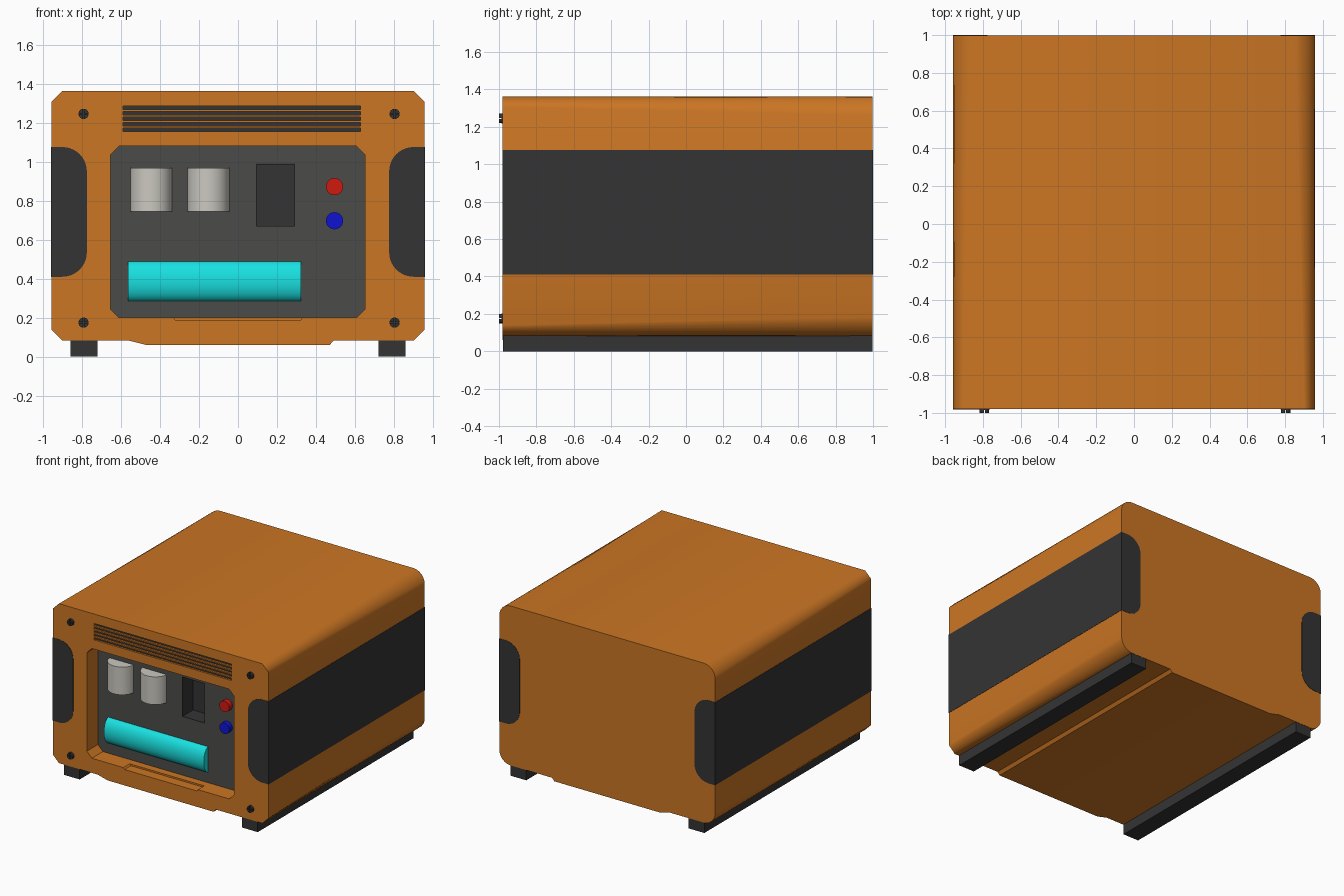
import bpy, bmesh, math

if "Cube" in bpy.data.objects:
    bpy.data.objects.remove(bpy.data.objects["Cube"])


def material(name, rgb):
    m = bpy.data.materials.new(name)
    m.diffuse_color = (*rgb, 1)
    m.use_nodes = True
    m.node_tree.nodes["Principled BSDF"].inputs["Base Color"].default_value = m.diffuse_color
    return m


ORANGE = material("orange", (0.60, 0.18, 0.017))
DARK = material("dark", (0.034, 0.034, 0.034))
PANEL = material("panel_grey", (0.07, 0.07, 0.065))
BEIGE = material("beige", (0.60, 0.58, 0.53))
CYAN = material("cyan", (0.01, 0.75, 0.75))
RED = material("red", (0.62, 0.01, 0.005))
BLUE = material("blue", (0.005, 0.007, 0.62))


def loft(name, ring_a, ring_b, mat=None):
    """Closed solid between two rings of 3D points."""
    bm = bmesh.new()
    a = [bm.verts.new(p) for p in ring_a]
    b = [bm.verts.new(p) for p in ring_b]
    n = len(a)
    bm.faces.new(a)
    bm.faces.new(b)
    for i in range(n):
        j = (i + 1) % n
        bm.faces.new((a[i], a[j], b[j], b[i]))
    bmesh.ops.recalc_face_normals(bm, faces=bm.faces)
    me = bpy.data.meshes.new(name)
    bm.to_mesh(me)
    bm.free()
    ob = bpy.data.objects.new(name, me)
    bpy.context.collection.objects.link(ob)
    if mat:
        me.materials.append(mat)
    return ob


def prism(name, pts, y0, y1, mat=None):
    """Extrude an (x, z) profile along y."""
    return loft(name, [(x, y0, z) for x, z in pts], [(x, y1, z) for x, z in pts], mat)


def box(name, x0, x1, y0, y1, z0, z1, mat=None):
    return prism(name, [(x0, z0), (x1, z0), (x1, z1), (x0, z1)], y0, y1, mat)


def activate(ob):
    bpy.ops.object.select_all(action='DESELECT')
    ob.select_set(True)
    bpy.context.view_layer.objects.active = ob


def cut(ob, cutter):
    mod = ob.modifiers.new("cut", 'BOOLEAN')
    mod.operation, mod.solver, mod.object = 'DIFFERENCE', 'EXACT', cutter
    activate(ob)
    bpy.ops.object.modifier_apply(modifier=mod.name)
    bpy.data.objects.remove(cutter)


def smooth(ob, angle=35):
    activate(ob)
    bpy.ops.object.shade_smooth_by_angle(angle=math.radians(angle))


def arc(cx, cz, r, a0, a1, n):
    angles = [math.radians(a0 + (a1 - a0) * i / n) for i in range(n + 1)]
    return [(cx + r * math.cos(t), cz + r * math.sin(t)) for t in angles]


def octagon(x0, x1, z0, z1, c):
    return [(x0 + c, z0), (x1 - c, z0), (x1, z0 + c), (x1, z1 - c),
            (x1 - c, z1), (x0 + c, z1), (x0, z1 - c), (x0, z0 + c)]


# Housing: chamfered corners at the front blend into round corners at the back
W, Z0, Z1, FRONT, BACK = 0.957, 0.083, 1.362, -0.98, 0.998
BELLY = [(-0.56, Z0), (-0.47, 0.06), (0.47, 0.06), (0.49, Z0)]


def housing_ring(chamfer):
    pts, n, r = list(BELLY), 6, 0.1
    for sx, sz, a0 in ((1, -1, -90), (1, 1, 0), (-1, 1, 90), (-1, -1, 180)):
        x, z = sx * W, (Z1 if sz > 0 else Z0)
        if chamfer:
            ends = [(x - sx * 0.055, z), (x, z - sz * 0.055)]
            if sx * sz > 0:
                ends.reverse()
            (xa, za), (xb, zb) = ends
            pts += [(xa + (xb - xa) * i / n, za + (zb - za) * i / n) for i in range(n + 1)]
        else:
            pts += arc(x - sx * r, z - sz * r, r, a0, a0 + 90, n)
    return pts


housing = loft("housing", [(x, FRONT, z) for x, z in housing_ring(True)],
               [(x, BACK, z) for x, z in housing_ring(False)], ORANGE)

# Front opening with a shallow finger notch in its lower lip
PANEL_Y = -0.84
cut(housing, prism("cutter", octagon(-0.655, 0.652, 0.2, 1.08, 0.045), -1.1, -0.65))
cut(housing, prism("cutter", [(-0.34, 0.21), (-0.32, 0.187), (0.32, 0.187), (0.34, 0.21)],
                   -1.1, -0.9))

# Vent slots with dark backing
for i in range(5):
    z = 1.163 + i * 0.0285
    cut(housing, box("cutter", -0.59, 0.627, -1.1, -0.95, z - 0.009, z + 0.009))
    box("vent_slot", -0.592, 0.629, -0.965, -0.94, z - 0.01, z + 0.01, DARK)
smooth(housing)

# Recessed control panel with a deep socket pocket
panel = prism("control_panel", octagon(-0.66, 0.657, 0.195, 1.085, 0.045), PANEL_Y, -0.64, PANEL)
cut(panel, box("cutter", 0.092, 0.293, -0.9, -0.70, 0.667, 0.99))
X0, X1, ZA, ZB, T = 0.092, 0.293, 0.667, 0.99, 0.004
box("pocket_back", X0, X1, -0.705, -0.695, ZA, ZB, DARK)
for x in (X0, X1 - T):
    box("pocket_side", x, x + T, PANEL_Y, -0.70, ZA, ZB, DARK)
for z in (ZA, ZB - T):
    box("pocket_shelf", X0, X1, PANEL_Y, -0.70, z, z + T, DARK)

# Half-round upright outlets
for cx in (-0.445, -0.152):
    half = arc(cx, PANEL_Y + 0.01, 0.108, 180, 360, 20)
    smooth(loft("outlet", [(x, y, 0.745) for x, y in half],
                [(x, y, 0.968) for x, y in half], BEIGE))

# Gently bulged display
bulge = [(PANEL_Y + 0.005 - 0.06 * math.sin(t), 0.387 + 0.103 * math.cos(t))
         for t in (math.pi * i / 20 for i in range(21))]
smooth(loft("display", [(-0.563, y, z) for y, z in bulge],
            [(0.323, y, z) for y, z in bulge], CYAN))

# Push buttons
for name, z, mat in (("red_button", 0.872, RED), ("blue_button", 0.697, BLUE)):
    smooth(prism(name, arc(0.495, z, 0.044, 0, 348.75, 31), PANEL_Y - 0.04, PANEL_Y + 0.01, mat))

# Corner screws with a cross slot
for sx in (-0.792, 0.803):
    for z in (0.175, 1.245):
        screw = prism("corner_screw", arc(sx, z, 0.026, 0, 345, 23), -1.0, -0.97, DARK)
        cut(screw, box("cutter", sx - 0.05, sx + 0.05, -1.1, -0.986, z - 0.003, z + 0.003))
        cut(screw, box("cutter", sx - 0.003, sx + 0.003, -1.1, -0.986, z - 0.05, z + 0.05))
        smooth(screw)

# Side bands and runner feet, mirrored left and right
for s in (-1, 1):
    inner, r = 0.775, 0.125
    band = ([(0.959, 0.41)] + [(0.959, 1.075)] + arc(inner + r, 1.075 - r, r, 90, 180, 10)
            + arc(inner + r, 0.41 + r, r, 180, 270, 10))
    smooth(prism("side_band", [(s * x, z) for x, z in band], -0.982, 1.0, DARK))
    box("runner_foot", min(s * 0.72, s * 0.86), max(s * 0.72, s * 0.86), -0.978, 0.996, 0, 0.09, DARK)
